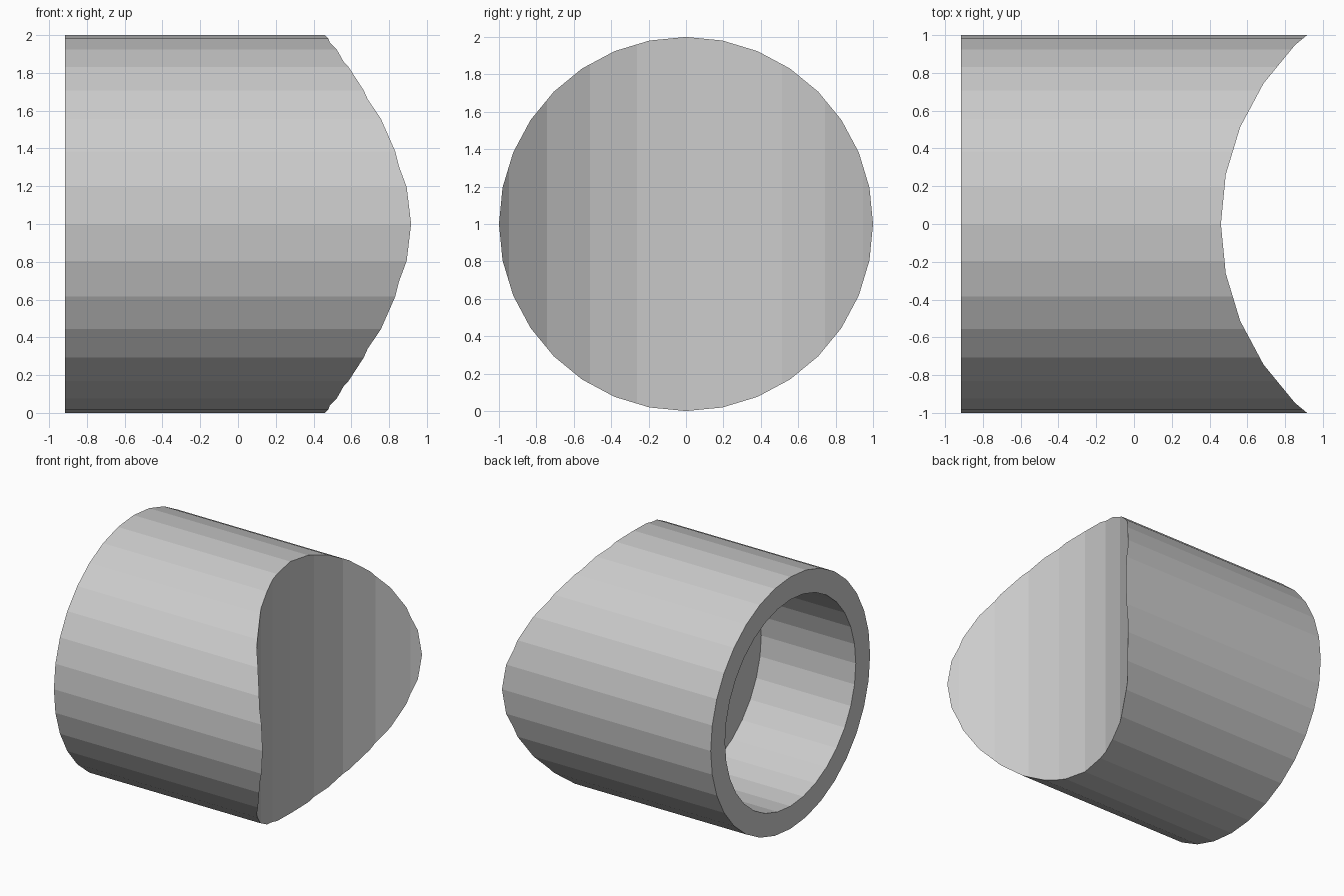
import bpy
from math import pi

if "Cube" in bpy.data.objects:
    bpy.data.objects.remove(bpy.data.objects["Cube"])

LEFT = -0.917        # open end of the tube
FLOOR = -0.087       # bottom of the bore
SIDES = 32


def cylinder(name, radius, depth, location, along_x=False):
    rot = (0, pi / 2, 0) if along_x else (0, 0, 0)
    bpy.ops.mesh.primitive_cylinder_add(vertices=SIDES, radius=radius, depth=depth,
                                        location=location, rotation=rot)
    obj = bpy.context.object
    obj.name = name
    bpy.ops.object.transform_apply(location=True, rotation=True, scale=True)
    return obj


def cut(target, cutter):
    cutter.hide_render = True
    cutter.hide_set(True)
    mod = target.modifiers.new(cutter.name, 'BOOLEAN')
    mod.operation = 'DIFFERENCE'
    mod.solver = 'EXACT'
    mod.object = cutter


# Main round body lying along x
length = 2.2
tube = cylinder("tube_body", 1.0, length, (LEFT + length / 2, 0, 1), along_x=True)

# Concave saddle on the right end, shaped by a larger upright cylinder
cut_radius = 1.34
saddle = cylinder("saddle_cutter", cut_radius, 4, (0.46 + cut_radius, 0, 1))

# Blind bore in the left end
bore_depth = FLOOR - LEFT + 0.5
bore = cylinder("bore_cutter", 0.82, bore_depth, (FLOOR - bore_depth / 2, 0, 1), along_x=True)

cut(tube, saddle)
cut(tube, bore)
